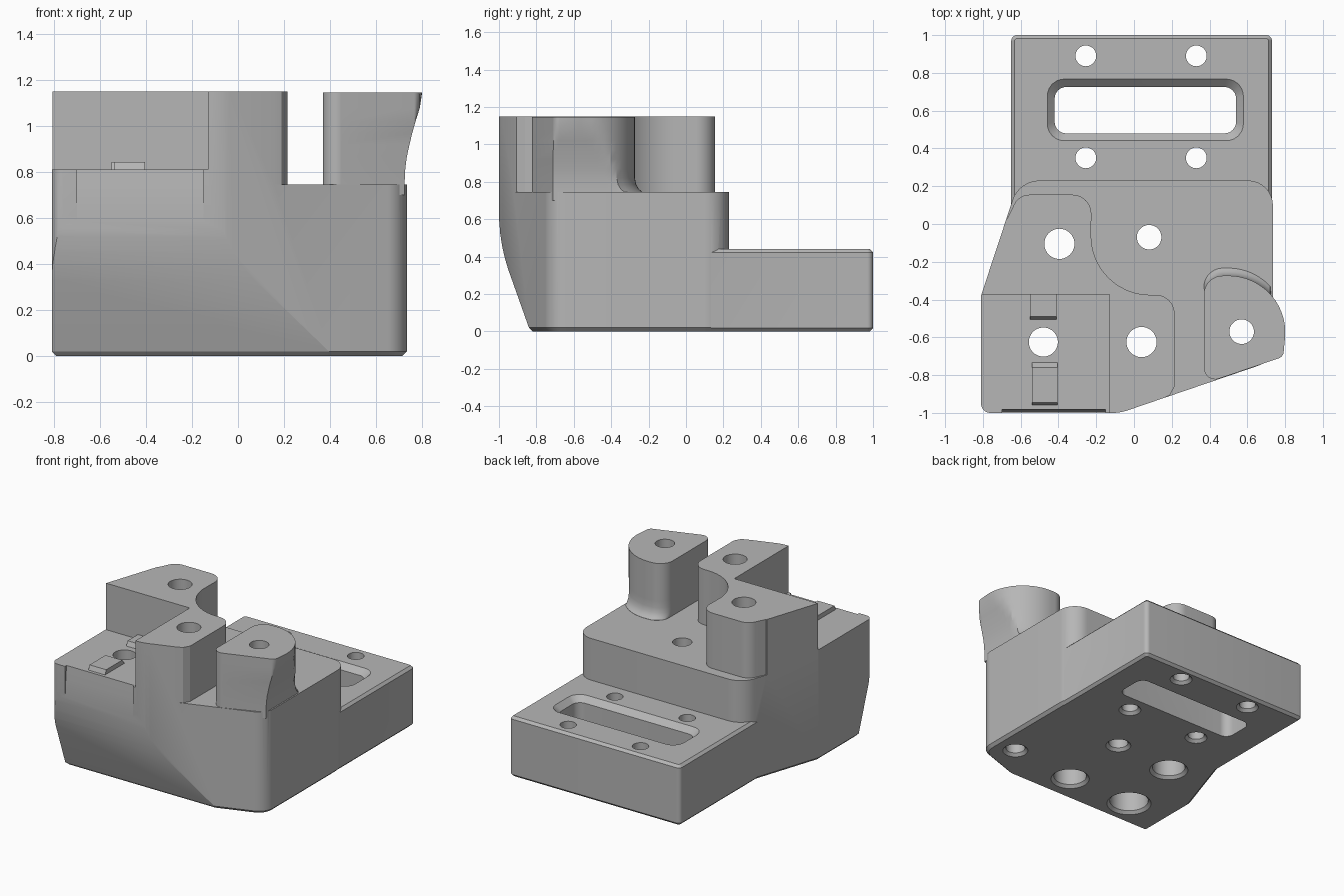
import bpy, bmesh, math
from mathutils import Vector

old = bpy.data.objects.get("Cube")
if old:
    bpy.data.objects.remove(old, do_unlink=True)

grey = bpy.data.materials.new("plain_grey")
grey.use_nodes = True
grey.diffuse_color = (0.47, 0.47, 0.47, 1)
grey.node_tree.nodes["Principled BSDF"].inputs["Base Color"].default_value = grey.diffuse_color


def loft(name, rings, bevel_z=(), chamfer=0.02):
    """Closed solid through matching rings of points; end caps at bevel_z get a chamfer."""
    bm = bmesh.new()
    loops = [[bm.verts.new(p) for p in ring] for ring in rings]
    n = len(loops[0])
    for a, b in zip(loops, loops[1:]):
        for i in range(n):
            j = (i + 1) % n
            bm.faces.new((a[i], a[j], b[j], b[i]))
    bm.faces.new(loops[0][::-1])
    bm.faces.new(loops[-1])
    bmesh.ops.recalc_face_normals(bm, faces=bm.faces)
    for z in bevel_z:
        edges = [e for e in bm.edges if all(abs(v.co.z - z) < 1e-5 for v in e.verts)]
        bmesh.ops.bevel(bm, geom=edges, offset=chamfer, segments=1, affect='EDGES')
    mesh = bpy.data.meshes.new(name)
    bm.to_mesh(mesh)
    bm.free()
    mesh.materials.append(grey)
    obj = bpy.data.objects.new(name, mesh)
    bpy.context.collection.objects.link(obj)
    return obj


def rounded(corners, steps=10):
    """Outline from (x, y, radius) corners, each corner replaced by an arc."""
    out = []
    for i, (x, y, r) in enumerate(corners):
        p = Vector((x, y))
        if r == 0:
            out.append(p)
            continue
        a = (Vector(corners[i - 1][:2]) - p).normalized()
        b = (Vector(corners[(i + 1) % len(corners)][:2]) - p).normalized()
        half = a.angle(b) / 2
        centre = p + (a + b).normalized() * r / math.sin(half)
        t = r / math.tan(half)
        v0, v1 = p + a * t - centre, p + b * t - centre
        for k in range(steps + 1):
            out.append(centre + v0.lerp(v1, k / steps).normalized() * r)
    return out


def level(outline, z):
    return [(p[0], p[1], z) for p in outline]


def prism(name, outline, z0, z1, bevel_z=(), chamfer=0.02):
    return loft(name, [level(outline, z0), level(outline, z1)], bevel_z, chamfer)


def prism_x(name, profile, x0, x1):
    return loft(name, [[(x, y, z) for y, z in profile] for x in (x0, x1)])


def rect(x0, x1, y0, y1, r=0.0):
    return rounded([(x0, y0, r), (x1, y0, r), (x1, y1, r), (x0, y1, r)], 6)


def bore(name, x, y, profile):
    """Turned cutter from (radius, z) pairs."""
    turn = [i * math.tau / 40 for i in range(40)]
    return loft(name, [[(x + r * math.cos(t), y + r * math.sin(t), z) for t in turn]
                       for r, z in profile])


def combine(target, tool, operation):
    mod = target.modifiers.new("combine", 'BOOLEAN')
    mod.operation, mod.solver, mod.object = operation, 'EXACT', tool
    tool.hide_render = True
    bpy.context.view_layer.objects.active = target
    bpy.ops.object.modifier_apply(modifier=mod.name)
    bpy.data.objects.remove(tool, do_unlink=True)


# main body at full height
body = prism("mounting_block", rounded([
    (-0.81, -1, 0.05), (-0.073, -1, 0.25), (0.735, -0.724, 0.12),
    (0.735, 0.23, 0.13), (-0.609, 0.23, 0.15), (-0.81, -0.38, 0)]),
    0, 1.15, bevel_z=(0,))

# lower deck, leaving the bent left tower standing
combine(body, prism("deck_cutter", rounded([
    (0.14, -1.3, 0), (0.14, -0.93, 0), (0.19, -0.905, 0), (0.215, -0.86, 0),
    (0.215, -0.375, 0.1), (-0.23, -0.375, 0.31), (-0.225, 0.155, 0.1),
    (-0.61, 0.155, 0.09), (-0.67, 0.03, 0), (-1, 0.03, 0), (-1, 0.6, 0),
    (1.2, 0.6, 0), (1.2, -1.3, 0)]), 0.745, 1.4), 'DIFFERENCE')

# pocket in the front left corner
combine(body, prism("pocket_cutter", rect(-1.2, -0.13, -1.3, -0.372), 0.81, 1.4), 'DIFFERENCE')

# receding lower front and the shallow dent above it
combine(body, prism_x("front_cutter", [
    (-1.3, -0.2), (-0.82, -0.2), (-0.82, 0), (-0.84, 0.02), (-0.95, 0.33), (-0.968, 0.39),
    (-0.982, 0.45), (-0.993, 0.52), (-1.001, 0.62), (-1.3, 0.62)], -1.2, 1.2), 'DIFFERENCE')
combine(body, prism_x("dent_cutter", [
    (-1.2, 0.56), (-1, 0.56), (-0.99, 0.72), (-0.98, 0.83), (-1.2, 0.83)],
    -0.7, -0.15), 'DIFFERENCE')

# rear foot plate
combine(body, prism("foot_plate", rect(-0.65, 0.73, -0.2, 1, 0.03), 0, 0.44,
                    bevel_z=(0, 0.44), chamfer=0.018), 'UNION')

# right post: flares outward at the top, blends into the deck behind
post_outline = rounded([(0.37, -0.846, 0.06), (0.79, -0.703, 0.04),
                        (0.83, -0.27, 0.3), (0.37, -0.275, 0.1)], 16)
post_rings = []
for z, limit, blend in [(0.7, 0.725, 0.04), (0.746, 0.725, 0.04), (0.76, 0.725, 0.022),
                        (0.785, 0.726, 0.007), (0.82, 0.728, 0), (0.87, 0.735, 0),
                        (0.92, 0.746, 0), (0.97, 0.758, 0), (1.02, 0.772, 0),
                        (1.08, 0.791, 0), (1.145, 0.83, 0)]:
    post_rings.append([(min(p.x, limit), p.y + (blend if p.y > -0.45 else 0), z)
                       for p in post_outline])
combine(body, loft("right_post", post_rings), 'UNION')

# locating keys in the pocket
combine(body, prism_x("rear_key", [(-0.52, 0.78), (-0.49, 0.843), (-0.3, 0.843), (-0.3, 0.78)],
                      -0.55, -0.41), 'UNION')
combine(body, prism_x("front_key", [(-0.97, 0.78), (-0.945, 0.843), (-0.76, 0.843),
                                    (-0.725, 0.8), (-0.725, 0.78)], -0.54, -0.405), 'UNION')

# slot with a chamfered top rim
inner = rect(-0.42, 0.54, 0.48, 0.725, 0.06)
outer = rect(-0.46, 0.58, 0.44, 0.768, 0.09)
combine(body, loft("slot_cutter", [level(inner, -0.2), level(inner, 0.4),
                                   level(outer, 0.441), level(outer, 0.6)]), 'DIFFERENCE')

# plain holes with a chamfer underneath
plain = [(x, y, 0.055) for x in (-0.255, 0.33) for y in (0.35, 0.89)]
plain += [(0.08, -0.07, 0.065), (0.57, -0.57, 0.065)]
for x, y, r in plain:
    combine(body, bore("hole_cutter", x, y, [(r + 0.02, -0.1), (r + 0.02, 0), (r, 0.02), (r, 1.3)]),
            'DIFFERENCE')

# counterbored holes
for x, y, r, wide in [(-0.395, -0.105, 0.08, 0.11), (0.04, -0.625, 0.08, 0.11),
                      (-0.48, -0.625, 0.077, 0.13)]:
    combine(body, bore("counterbore_cutter", x, y, [
        (wide + 0.02, -0.1), (wide + 0.02, 0), (wide, 0.02), (wide, 0.5), (r, 0.501), (r, 1.3)]),
        'DIFFERENCE')

# smooth curved walls, crisp edges
bpy.ops.object.select_all(action='DESELECT')
body.select_set(True)
bpy.context.view_layer.objects.active = body
bpy.ops.object.shade_smooth_by_angle(angle=math.radians(25))
